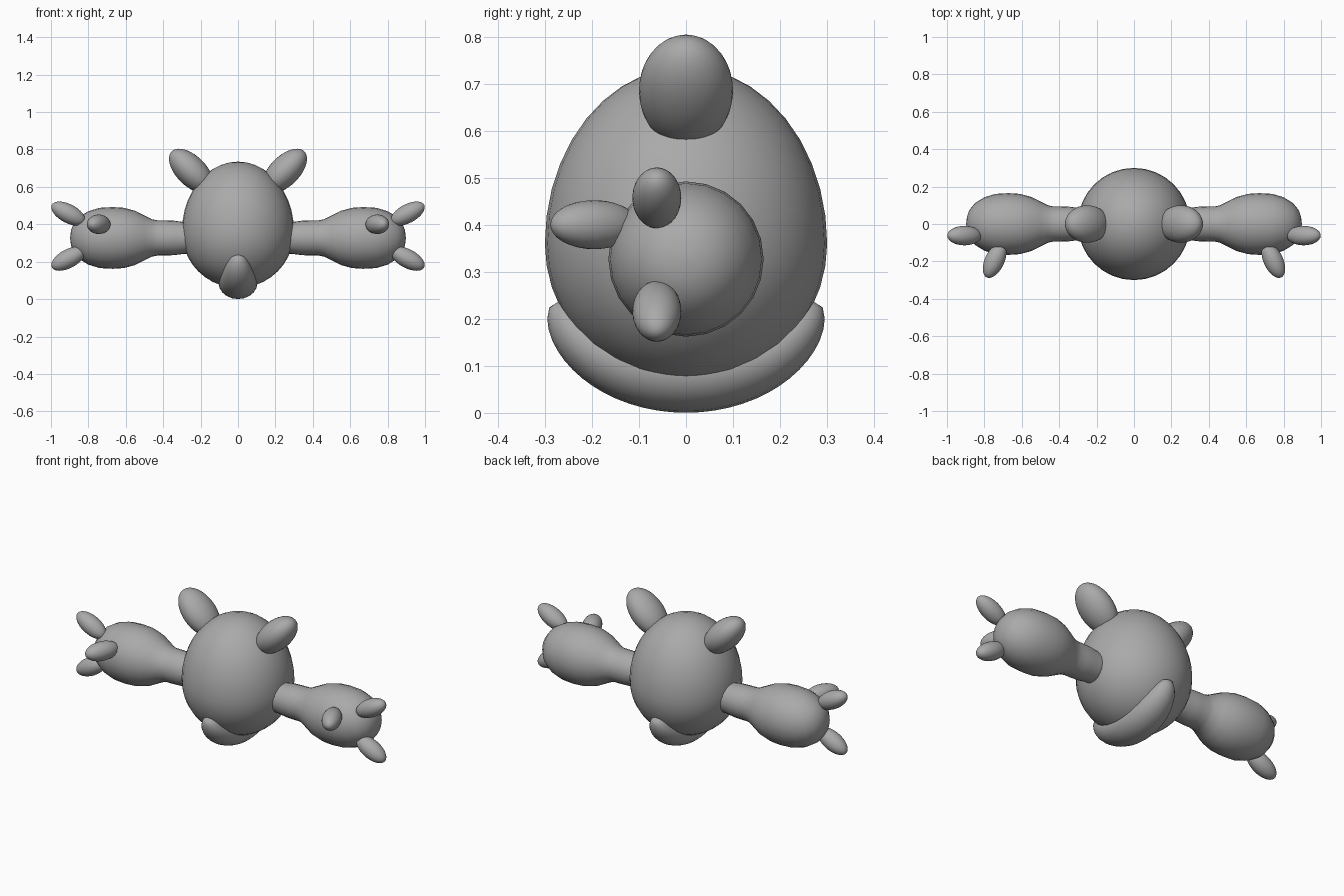
import bpy, bmesh, math
from mathutils import Matrix, Vector

if "Cube" in bpy.data.objects:
    bpy.data.objects.remove(bpy.data.objects["Cube"])

grey = bpy.data.materials.new("plain grey")
grey.diffuse_color = (0.4, 0.4, 0.4, 1)
grey.use_nodes = True
grey.node_tree.nodes["Principled BSDF"].inputs["Base Color"].default_value = grey.diffuse_color


def finish(name, bm):
    bmesh.ops.recalc_face_normals(bm, faces=bm.faces)
    me = bpy.data.meshes.new(name)
    bm.to_mesh(me)
    bm.free()
    for p in me.polygons:
        p.use_smooth = True
    me.materials.append(grey)
    ob = bpy.data.objects.new(name, me)
    bpy.context.collection.objects.link(ob)
    return ob


def ellipsoid(name, centre, radii, axis=(0, 0, 1), shape=None):
    """Ellipsoid whose local z runs along axis; shape can adjust each point."""
    bm = bmesh.new()
    bmesh.ops.create_uvsphere(bm, u_segments=32, v_segments=20, radius=1)
    rot = Vector((0, 0, 1)).rotation_difference(Vector(axis)).to_matrix().to_4x4()
    if shape:
        for v in bm.verts:
            v.co = shape(v.co)
    bm.transform(Matrix.Translation(centre) @ rot @ Matrix.Diagonal((*radii, 1)))
    return finish(name, bm)


def loft(name, rings):
    """Skin rings of points, capped at both ends."""
    bm = bmesh.new()
    rows = [[bm.verts.new(p) for p in r] for r in rings]
    n = len(rows[0])
    for a, b in zip(rows, rows[1:]):
        for i in range(n):
            bm.faces.new((a[i], a[(i + 1) % n], b[(i + 1) % n], b[i]))
    bm.faces.new(rows[0])
    bm.faces.new(rows[-1])
    return finish(name, bm)


# Egg-shaped body: round below, stretched above
ellipsoid("body", (0, 0, 0.36), (0.3, 0.3, 0.3),
          shape=lambda p: Vector((p.x, p.y, p.z * (1.25 if p.z > 0 else 1))))

# Crescent ridge wrapped under the body, thin at its raised ends
rings = []
for i in range(33):
    s = -1 + i / 16
    t = s * math.radians(93)
    end = math.sqrt(max(0.0, 1 - abs(s) ** 12)) + 0.02
    width = (0.04 + 0.062 * (1 - s * s)) * end
    depth = (0.045 + 0.04 * (1 - s * s)) * end
    out = Vector((0, math.sin(t), -math.cos(t)))
    path = Vector((0, 0.303 * out.y, 0.235 + 0.233 * out.z)) - out * (0.045 + 0.04 * (1 - s * s))
    rings.append([path + out * depth * math.cos(a) + Vector((width * math.sin(a), 0, 0))
                  for a in (k * math.tau / 20 for k in range(20))])
loft("belly_ridge", rings)

# Arm and hand turned around a sideways axis
ARM = [(0.22, 0.085), (0.29, 0.085), (0.34, 0.092), (0.39, 0.094), (0.43, 0.094),
       (0.46, 0.1), (0.5, 0.12), (0.55, 0.145), (0.61, 0.161), (0.67, 0.165),
       (0.74, 0.161), (0.8, 0.143), (0.85, 0.112), (0.88, 0.075), (0.893, 0.04), (0.897, 0.008)]

for side, sx in (("left", -1), ("right", 1)):
    loft(side + "_arm", [[(sx * x, r * math.cos(a), 0.327 + r * math.sin(a))
                          for a in (k * math.tau / 24 for k in range(24))] for x, r in ARM])
    # Two outer fingers and one pointing forward
    ellipsoid(side + "_upper_finger", (sx * 0.907, -0.062, 0.457), (0.05, 0.052, 0.1), (sx * 0.88, 0, 0.47))
    ellipsoid(side + "_lower_finger", (sx * 0.907, -0.062, 0.216), (0.05, 0.052, 0.1), (sx * 0.88, 0, -0.47))
    ellipsoid(side + "_front_finger", (sx * 0.745, -0.195, 0.4), (0.052, 0.052, 0.1), (sx * 0.42, -0.9, 0))
    # Ear leaning outward from the top
    ellipsoid(side + "_ear", (sx * 0.25, 0, 0.685), (0.08, 0.1, 0.148), (sx * 0.7, 0, 0.7))
